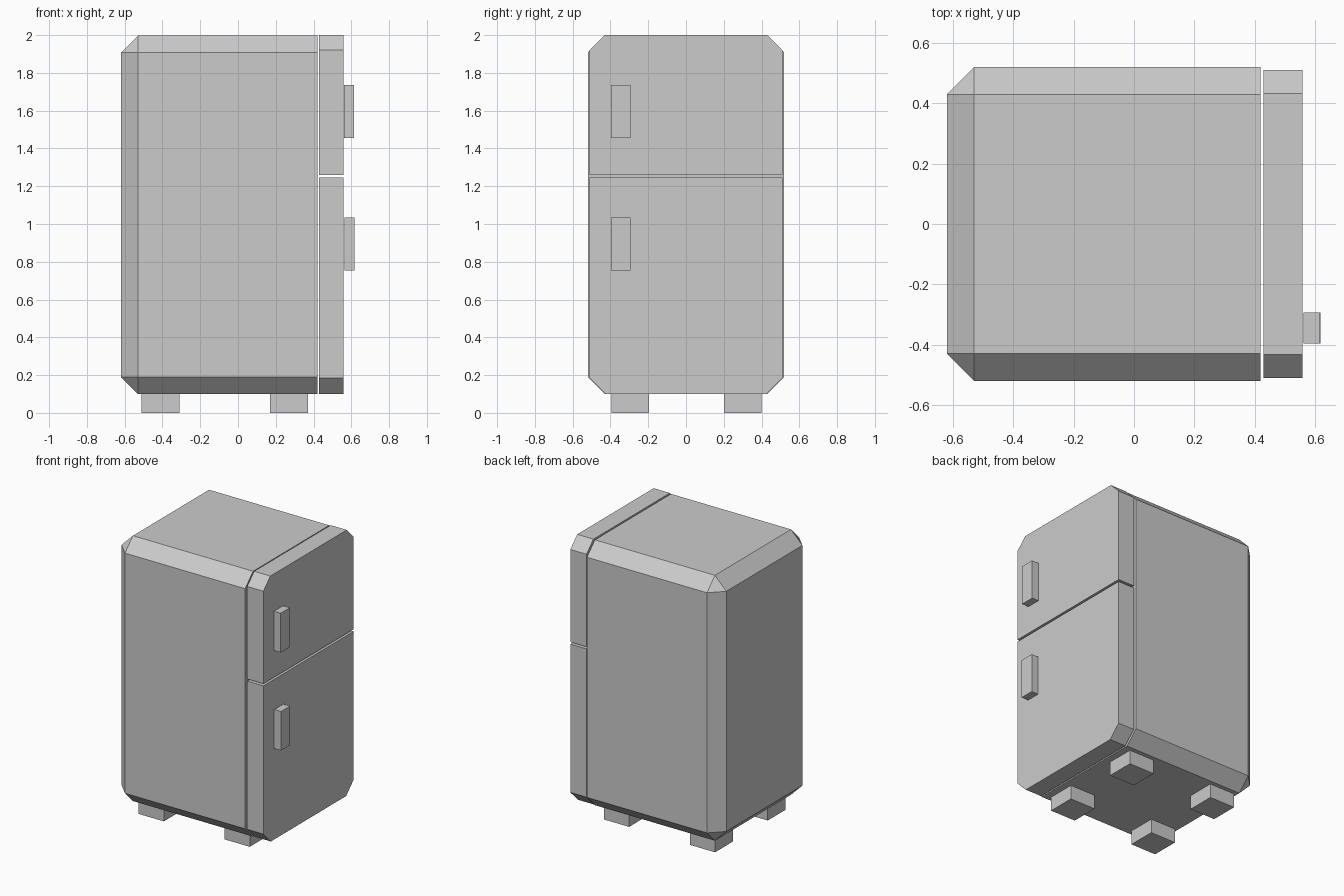
import bpy, bmesh

if "Cube" in bpy.data.objects:
    bpy.data.objects.remove(bpy.data.objects["Cube"])


def box(name, lo, hi, pick=None, cut=0.0):
    """Axis-aligned box; edges chosen by pick(a, b) get a flat chamfer."""
    bm = bmesh.new()
    bmesh.ops.create_cube(bm, size=1)
    for v in bm.verts:
        v.co = [(l + h) / 2 + c * (h - l) for l, h, c in zip(lo, hi, v.co)]
    if pick:
        edges = [e for e in bm.edges if pick(e.verts[0].co, e.verts[1].co)]
        bmesh.ops.bevel(bm, geom=edges, offset=cut, offset_type='OFFSET',
                        segments=1, profile=0.5, affect='EDGES')
    mesh = bpy.data.meshes.new(name)
    bm.to_mesh(mesh)
    bm.free()
    obj = bpy.data.objects.new(name, mesh)
    bpy.context.collection.objects.link(obj)
    return obj


def along_x(a, b):
    return abs(a.x - b.x) > 0.01


# cabinet: every edge chamfered except around the door opening
box("cabinet", (-0.62, -0.52, 0.10), (0.42, 0.52, 1.997),
    lambda a, b: min(a.x, b.x) < 0, 0.09)

# doors: only the outer corners are chamfered
box("freezer_door", (0.43, -0.51, 1.26), (0.558, 0.51, 2.0),
    lambda a, b: along_x(a, b) and a.z > 1.9, 0.078)
box("fridge_door", (0.43, -0.51, 0.10), (0.558, 0.51, 1.245),
    lambda a, b: along_x(a, b) and a.z < 0.2, 0.085)

# handles
box("freezer_handle", (0.562, -0.396, 1.455), (0.615, -0.294, 1.736))
box("fridge_handle", (0.564, -0.396, 0.755), (0.618, -0.294, 1.034))

# feet
for end, x in (("back", -0.41), ("front", 0.27)):
    for side, y in (("left", -0.295), ("right", 0.30)):
        box(f"{end}_{side}_foot", (x - 0.1, y - 0.1, 0), (x + 0.1, y + 0.1, 0.10))
